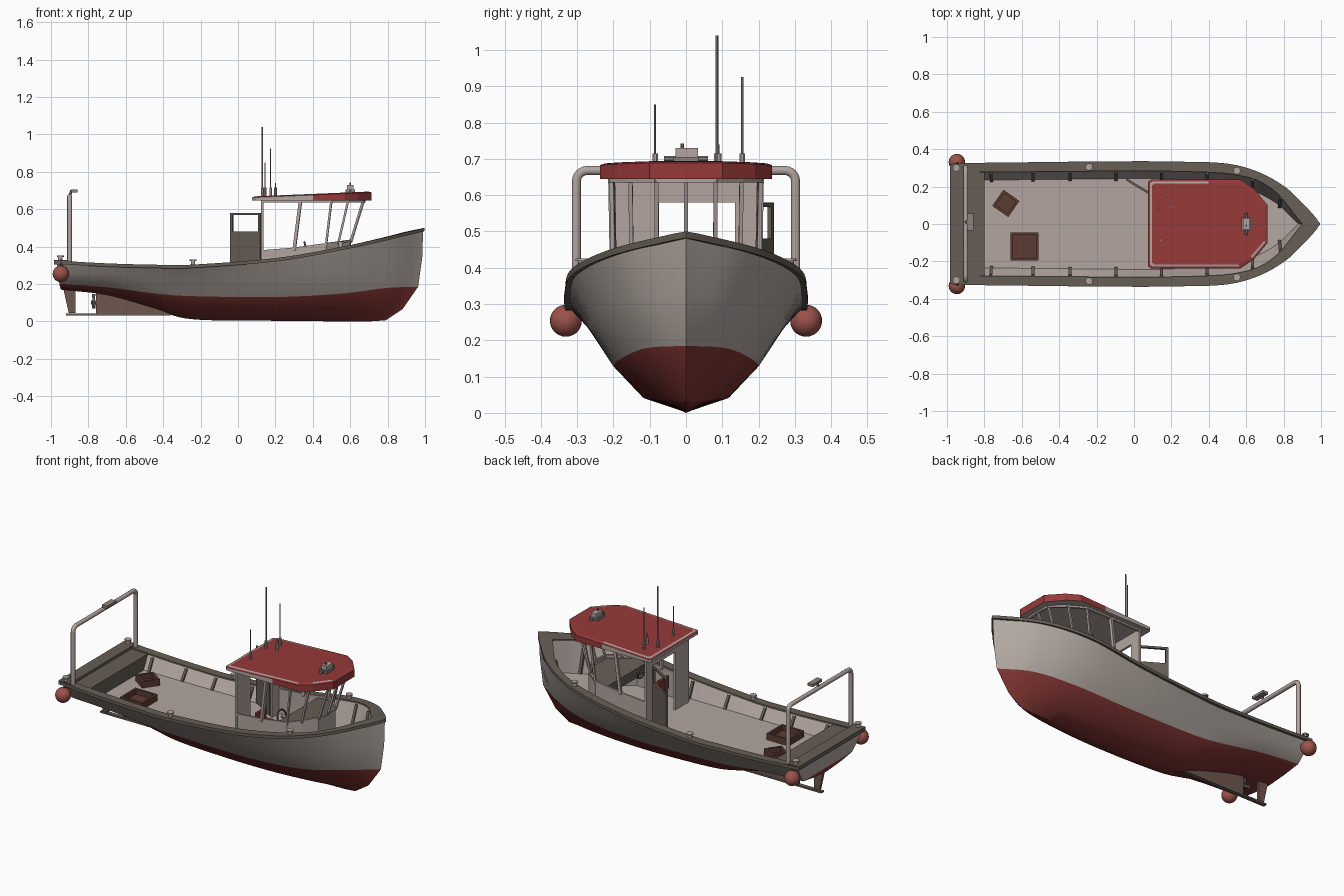
import bpy, bmesh, math
from mathutils import Vector

if "Cube" in bpy.data.objects:
    bpy.data.objects.remove(bpy.data.objects["Cube"])


def mat(name, r, g, b):
    m = bpy.data.materials.new(name)
    m.diffuse_color = [(c / 255 / 12.92 if c < 11 else ((c / 255 + .055) / 1.055) ** 2.4)
                       for c in (r, g, b)] + [1]
    m.use_nodes = True
    m.node_tree.nodes["Principled BSDF"].inputs["Base Color"].default_value = m.diffuse_color
    return m


HULL = mat("hull_grey", 177, 167, 160)
LIGHT = mat("pale_deck", 178, 165, 160)
TRIM = mat("dark_trim", 102, 94, 85)
ROOF = mat("roof_red", 150, 57, 57)
BOTTOM = mat("bottom_red", 126, 52, 49)
FENDER = mat("fender_red", 156, 82, 74)
CRATE = mat("crate_brown", 92, 60, 50)
SKEG = mat("skeg_brown", 110, 86, 76)
METAL = mat("metal_grey", 140, 132, 128)


def mesh(name, verts, faces, mats, idx=None, smooth=None):
    me = bpy.data.meshes.new(name)
    me.from_pydata([tuple(v) for v in verts], [], faces)
    for m in mats:
        me.materials.append(m)
    if idx:
        for p, i in zip(me.polygons, idx):
            p.material_index = i
    bm = bmesh.new()
    bm.from_mesh(me)
    bmesh.ops.remove_doubles(bm, verts=bm.verts, dist=1e-5)
    bmesh.ops.recalc_face_normals(bm, faces=bm.faces)
    bm.to_mesh(me)
    bm.free()
    ob = bpy.data.objects.new(name, me)
    bpy.context.collection.objects.link(ob)
    if smooth:
        bpy.ops.object.select_all(action='DESELECT')
        ob.select_set(True)
        bpy.context.view_layer.objects.active = ob
        bpy.ops.object.shade_smooth_by_angle(angle=math.radians(smooth))
    return ob


def spline(pts, n=8):
    """Catmull-Rom curve through the points."""
    p = [Vector(q) for q in pts]
    p = [2 * p[0] - p[1]] + p + [2 * p[-1] - p[-2]]
    out = []
    for i in range(1, len(p) - 2):
        a, b, c, d = p[i - 1:i + 3]
        for k in range(n):
            t = k / n
            out.append(.5 * (2 * b + (c - a) * t + (2 * a - 5 * b + 4 * c - d) * t * t
                             + (3 * b - a - 3 * c + d) * t ** 3))
    return out + [p[-2]]


def flip(row):
    return [Vector((v.x, -v.y, v.z)) for v in row]


def shift(row, dz):
    return [v + Vector((0, 0, dz)) for v in row]


def loft(rows, closed=False):
    n = len(rows[0])
    verts = [v for r in rows for v in r]
    faces, band = [], []
    for r in range(len(rows) if closed else len(rows) - 1):
        s = (r + 1) % len(rows)
        for i in range(n - 1):
            faces.append((r * n + i, r * n + i + 1, s * n + i + 1, s * n + i))
            band.append(r)
    return verts, faces, band


def prism(name, lo, hi, m, **kw):
    """Solid between two matching outlines."""
    n = len(lo)
    faces = [tuple(range(n)), tuple(range(n, 2 * n))]
    faces += [(i, (i + 1) % n, (i + 1) % n + n, i + n) for i in range(n)]
    return mesh(name, list(lo) + list(hi), faces, [m], **kw)


def box(name, c, s, m, rot=0):
    q = [(-1, -1), (1, -1), (1, 1), (-1, 1)]
    ring = lambda z: [Vector((c[0] + math.cos(rot) * a * s[0] / 2 - math.sin(rot) * b * s[1] / 2,
                              c[1] + math.sin(rot) * a * s[0] / 2 + math.cos(rot) * b * s[1] / 2, z)) for a, b in q]
    return prism(name, ring(c[2] - s[2] / 2), ring(c[2] + s[2] / 2), m)


def rod(name, a, b, r, m, n=8, r2=None):
    a, b = Vector(a), Vector(b)
    q = (b - a).to_track_quat('Z', 'Y')
    ring = lambda c, rr: [c + q @ Vector((rr * math.cos((i + .5) * math.tau / n),
                                          rr * math.sin((i + .5) * math.tau / n), 0)) for i in range(n)]
    return prism(name, ring(a, r), ring(b, r2 or r), m, smooth=40 if n > 4 else None)


# hull: longitudinal lines from transom to stem
keel = spline([(-.95, 0, .17), (-.7, 0, .14), (-.45, 0, .07), (-.25, 0, .012),
               (.2, 0, .003), (.55, 0, 0), (.7, 0, .0), (.79, 0, .006)])
chine = spline([(-.95, .13, .18), (-.7, .14, .155), (-.45, .14, .095), (-.25, .13, .06),
                (.2, .115, .04), (.55, .09, .04), (.74, .055, .045), (.88, 0, .065)])
water = spline([(-.955, .235, .2), (-.7, .225, .182), (-.45, .21, .15), (-.25, .2, .135),
                (.2, .2, .13), (.55, .182, .148), (.79, .112, .178), (.963, 0, .185)])
mid = spline([(-.965, .285, .265), (-.7, .285, .255), (-.45, .275, .24), (-.25, .27, .235),
              (.2, .27, .24), (.55, .25, .27), (.81, .152, .31), (.985, 0, .34)])
rail = spline([(-.97, .315, .325), (-.7, .32, .31), (-.45, .322, .303), (-.25, .325, .303),
               (.2, .325, .338), (.55, .305, .398), (.8, .195, .452), (.99, 0, .5)])
inner = spline([(-.97, .275, .325), (-.7, .278, .31), (-.45, .28, .303), (-.25, .282, .303),
                (.2, .282, .338), (.55, .262, .398), (.74, .185, .44), (.9, 0, .48)])
edge = spline([(-.95, .235, .228), (-.7, .236, .228), (-.45, .238, .228), (-.25, .24, .228),
               (.2, .24, .228), (.55, .2, .24), (.74, .125, .26), (.88, 0, .28)])
half = [shift(rail, -.008), mid, water, chine, keel]
rows = half + [flip(r) for r in half[-2::-1]]
v, f, band = loft(rows)
n = len(rail)
f += [tuple(r * n for r in (0, 1, 2, 6, 7, 8)), tuple(r * n for r in (2, 3, 4, 5, 6))]
mesh("hull", v, f, [HULL, BOTTOM], [1 if 2 <= b <= 5 else 0 for b in band] + [0, 1], smooth=50)

# inner bulwark and deck
liner = shift(inner, -.01)
v, f, _ = loft([liner, edge, flip(edge), flip(liner)])
mesh("deck_and_bulwark", v, f, [LIGHT], smooth=30)

# rail cap, both sides, with stern piece
out = [Vector((p.x + (.006 if p.y < .1 else 0), p.y + (.009 if p.y > .001 else 0), p.z)) for p in rail]
for tag, fn in (("left", lambda r: r), ("right", flip)):
    cap = [out, inner, shift(inner, -.016), shift(out, -.018)]
    v, f, _ = loft([fn(r) for r in cap], True)
    mesh("rail_cap_" + tag, v, f, [TRIM], smooth=30)
box("stern_rail", (-.948, 0, .316), (.074, .64, .024), TRIM)
sec = lambda x: [(x, -.275, .312), (x, -.225, .21), (x, .225, .21), (x, .275, .312)]
prism("aft_deck", sec(-.94), sec(-.8), TRIM)

# frames, bollards and fenders on each side
for s in (-1, 1):
    for x in (-.76, -.55, -.33, -.11, .14, .39, .64, .78):
        a = min(inner, key=lambda p: abs(p.x - x))
        b = min(edge, key=lambda p: abs(p.x - x))
        rod("frame", (b.x, s * (b.y - .004), b.z), (a.x, s * (a.y - .004), a.z - .014), .011, TRIM, 4)
    for x, y, z in ((-.95, .3, .325), (-.24, .305, .302), (.55, .285, .398)):
        rod("bollard", (x, s * y, z), (x, s * y, z + .026), .012, LIGHT, 10)
        rod("bollard_cap", (x, s * y, z + .02), (x, s * y, z + .028), .02, LIGHT, 10)
    bpy.ops.mesh.primitive_uv_sphere_add(segments=24, ring_count=14, radius=.044, location=(-.947, s * .331, .254))
    ob = bpy.context.object
    ob.name = "fender"
    ob.data.materials.append(FENDER)
    bpy.ops.object.shade_smooth()
    rod("fender_rope", (-.945, s * .325, .29), (-.945, s * .315, .33), .006, TRIM)

# stern arch
pts = [(-.9, -.302, .32)]
for cy, a0 in ((-.272, 180), (.272, 90)):
    pts += [(-.9, cy + .03 * math.cos(math.radians(a0 - 15 * k)), .638 + .03 * math.sin(math.radians(a0 - 15 * k)))
            for k in range(7)]
pts.append((-.9, .302, .32))
cu = bpy.data.curves.new("stern_arch", 'CURVE')
cu.dimensions = '3D'
cu.bevel_depth = .013
cu.bevel_resolution = 3
sp = cu.splines.new('POLY')
sp.points.add(len(pts) - 1)
for p, q in zip(sp.points, pts):
    p.co = (*q, 1)
cu.materials.append(LIGHT)
arch = bpy.data.objects.new("stern_arch", cu)
bpy.context.collection.objects.link(arch)
bpy.ops.object.select_all(action='DESELECT')
arch.select_set(True)
bpy.context.view_layer.objects.active = arch
bpy.ops.object.convert(target='MESH')
bpy.ops.object.shade_smooth()
rod("lamp_stem", (-.9, .01, .67), (-.89, .01, .7), .008, METAL)
box("arch_lamp", (-.876, .01, .696), (.035, .09, .016), METAL)

# skeg, heel bar, rudder, propeller
side = lambda y, q: [(x, y, z) for x, z in q]
q = [(-.76, .035), (-.3, .035), (-.2, .008), (-.42, .085), (-.76, .16)]
prism("skeg", side(-.01, q), side(.01, q), SKEG)
box("heel_bar", (-.64, 0, .036), (.56, .024, .01), TRIM)
q = [(-.905, .045), (-.87, .045), (-.868, .18), (-.935, .18)]
prism("rudder", side(-.008, q), side(.008, q), SKEG)
rod("propeller_hub", (-.785, 0, .1), (-.75, 0, .1), .011, TRIM)
for k in range(3):
    a = k * math.tau / 3 + math.pi / 2
    rod("propeller_blade", (-.772, 0, .1), (-.772, .045 * math.cos(a), .1 + .045 * math.sin(a)), .006, TRIM, 4, .014)

# wheelhouse lower wall, posts, sills
foot = [(.13, .2), (.3, .2), (.47, .2), (.535, .15), (.6, .08), (.605, 0)]
foot += [(x, -y) for x, y in foot[-2::-1]]
head = [(.13, .2), (.335, .205), (.5, .205), (.59, .153), (.67, .082), (.675, 0)]
head += [(x, -y) for x, y in head[-2::-1]]
top = lambda x: .375 + max(0, x - .2) * .14
v, f, _ = loft([[Vector((x, y, .22)) for x, y in foot], [Vector((x, y, top(x))) for x, y in foot]])
mesh("house_wall", v, f, [LIGHT])
for k, ((x, y), (u, w)) in enumerate(zip(foot, head)):
    if 0 < k < len(foot) - 1:
        rod("window_post", (x, y, top(x) - .01), (u, w, .65), .012 if k in (1, 9) else .008, LIGHT, 4)
    if k < len(foot) - 1:
        x2, y2 = foot[k + 1]
        u2, w2 = head[k + 1]
        rod("window_sill", (x, y, top(x)), (x2, y2, top(x2)), .008, LIGHT, 4)
        rod("window_head", (u, w, .642), (u2, w2, .642), .01, LIGHT, 4)
# aft wall with doorway, and open door
box("aft_wall_right", (.13, -.14, .435), (.012, .13, .43), LIGHT)
box("aft_wall_left", (.13, .17, .435), (.012, .07, .43), LIGHT)
box("door_lintel", (.13, .03, .615), (.012, .22, .07), LIGHT)
h, e = Vector((.122, .14, 0)), Vector((-.04, .238, 0))
ang = math.atan2(e.y - h.y, e.x - h.x)
L = (e - h).length
for t, w, z0, z1 in ((.5, 1, .235, .48), (.04, .08, .48, .58), (.96, .08, .48, .58), (.5, 1, .568, .58)):
    c = h.lerp(e, t)
    box("door_part", (c.x, c.y, (z0 + z1) / 2), (L * w, .012, z1 - z0), TRIM, ang)

# dashboard, helm wheel, seat
q = [(.4, -.19), (.47, -.19), (.585, -.07), (.585, .07), (.47, .19), (.4, .19)]
prism("dashboard", [(x, y, .34) for x, y in q], [(x, y, top(x) - .006) for x, y in q], TRIM)
bpy.ops.mesh.primitive_torus_add(location=(.365, -.1, .385), rotation=(0, math.radians(75), 0),
                                 major_radius=.04, minor_radius=.005, major_segments=24, minor_segments=8)
bpy.context.object.name = "helm_wheel"
bpy.context.object.data.materials.append(TRIM)
rod("helm_shaft", (.36, -.1, .386), (.41, -.1, .372), .006, METAL)
rod("seat_post", (.26, -.1, .225), (.26, -.1, .31), .015, TRIM)
box("seat", (.26, -.1, .315), (.08, .09, .025), BOTTOM)
box("seat_back", (.223, -.1, .35), (.015, .09, .07), BOTTOM)

# roof: red field, pale rim, pale aft sides
r = [(.075, .225), (.09, .237), (.4, .237), (.57, .237), (.64, .19), (.715, .1)]
r += [(x, -y) for x, y in r[::-1]]
rt = lambda x: .666 + (x - .08) * .042
k = len(r)
inset = lambda a, b: [(.39 + (x - .39) * a, y * b) for x, y in r]
v = [(x, y, .645) for x, y in r] + [(x, y, rt(x) - .004) for x, y in r]
v += [(x, y, rt(x)) for x, y in inset(.97, .96)] + [(x, y, rt(x) + .002) for x, y in inset(.935, .915)]
f, idx = [tuple(range(k)), tuple(range(3 * k, 4 * k))], [1, 0]
for lev in range(3):
    for i in range(k):
        j = (i + 1) % k
        f.append((lev * k + i, lev * k + j, (lev + 1) * k + j, (lev + 1) * k + i))
        aft = (r[i][0] + r[j][0]) / 2 < .4
        idx.append(1 if lev == 2 and (aft or i in (6, 8)) or lev == 0 and aft else 0)
mesh("roof", v, f, [ROOF, LIGHT], idx)

# roof gear: searchlight, aerials
box("searchlight_base", (.6, 0, .695), (.05, .07, .02), METAL)
box("searchlight", (.6, .002, .715), (.035, .062, .03), LIGHT)
rod("searchlight_knob", (.6, -.01, .725), (.6, -.01, .743), .005, METAL)
rod("horn_bar", (.6, -.06, .7), (.6, .06, .7), .008, METAL)
for x, y, z, w in ((.13, .085, 1.04, .004), (.145, -.085, .85, .003), (.175, .155, .925, .003), (.2, .09, .74, .003)):
    rod("aerial_base", (x, y, .665), (x, y, .715), .008, LIGHT)
    rod("aerial", (x, y, .67), (x, y, z), w, METAL, 6)

# open crates on deck
for x, y, s, a in ((-.585, -.12, .15, 0), (-.685, .11, .105, math.radians(-35))):
    box("crate_floor", (x, y, .232), (s, s, .008), CRATE, a)
    for d in range(4):
        b = a + d * math.pi / 2
        box("crate_side", (x + math.cos(b) * (s / 2 - .007), y + math.sin(b) * (s / 2 - .007), .247),
            (.014, s, .038), CRATE, b)
